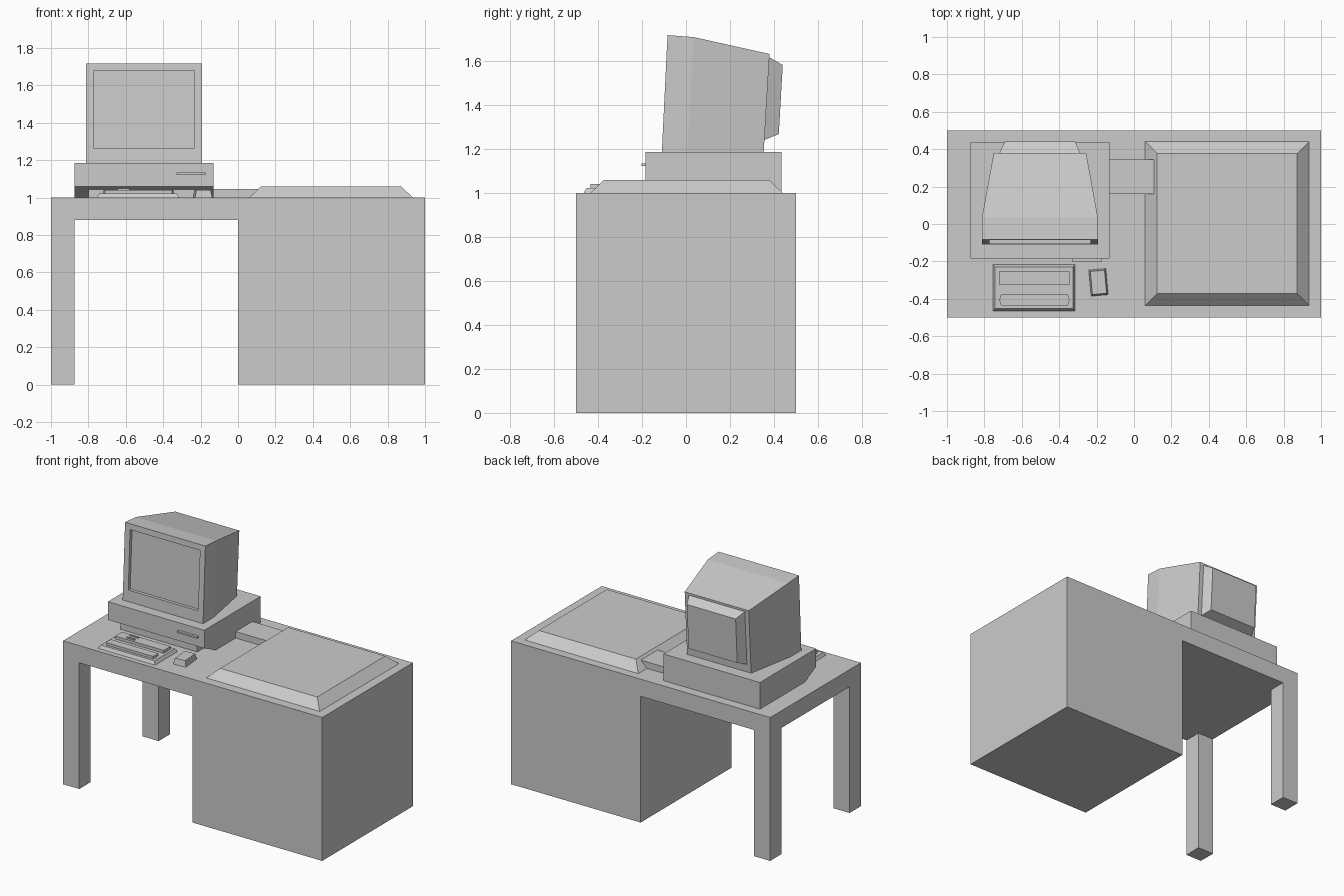
import bpy, bmesh
from mathutils import Vector

if "Cube" in bpy.data.objects:
    bpy.data.objects.remove(bpy.data.objects["Cube"])


def finish(name, bm):
    bmesh.ops.recalc_face_normals(bm, faces=bm.faces)
    me = bpy.data.meshes.new(name)
    bm.to_mesh(me)
    bm.free()
    ob = bpy.data.objects.new(name, me)
    bpy.context.collection.objects.link(ob)
    return ob


def loft(rings):
    """Closed bmesh through rings of equal point count."""
    bm = bmesh.new()
    vs = [[bm.verts.new(p) for p in r] for r in rings]
    n = len(vs[0])
    for a, b in zip(vs, vs[1:]):
        for i in range(n):
            j = (i + 1) % n
            bm.faces.new((a[i], a[j], b[j], b[i]))
    first = bm.faces.new(vs[0])
    bm.faces.new(vs[-1])
    return bm, first


def block(name, x, y, z, dx=0, dy=0):
    """Box from ranges; dx, dy pull in the top edges to make a frustum."""
    def ring(zz, ix, iy):
        return [(x[0] + ix, y[0] + iy, zz), (x[1] - ix, y[0] + iy, zz),
                (x[1] - ix, y[1] - iy, zz), (x[0] + ix, y[1] - iy, zz)]
    return finish(name, loft([ring(z[0], 0, 0), ring(z[1], dx, dy)])[0])


def y_loft(cx, stations):
    """Loft along y; station = half width, bottom (y, z), top (y, z)."""
    return loft([[(cx - w, *b), (cx + w, *b), (cx + w, *t), (cx - w, *t)]
                 for w, b, t in stations])


# Desk
block("desk_pedestal", (0, 1), (-.5, .5), (0, 1))
block("desk_top", (-1, 0), (-.5, .5), (.88, 1))
for name, y in (("front_leg", -.5), ("back_leg", .375)):
    block(name, (-1, -.875), (y, y + .125), (0, .88))

# Raised panel on the pedestal and the duct leading to it
block("raised_panel", (.06, .935), (-.435, .44), (1, 1.06), .063, .063)
block("connecting_duct", (-.14, .12), (.16, .345), (1, 1.045))

# Computer case: side profile with an undercut front
profile = [(-.185, 1.186), (-.185, 1.06), (-.06, 1), (.435, 1), (.435, 1.186)]
finish("computer_case", loft([[(x, *p) for p in profile] for x in (-.875, -.13)])[0])
block("case_lower_front", (-.8, -.21), (-.15, -.02), (1, 1.062))
block("drive_slot", (-.33, -.175), (-.203, -.18), (1.122, 1.134))

# Monitor shell, leaning back slightly, with a recessed screen
MX = -.503
bm, front = y_loft(MX, [
    (.31, (-.11, 1.183), (-.084, 1.718)),
    (.31, (.006, 1.177), (.035, 1.709)),
    (.247, (.352, 1.165), (.38, 1.632))])
bmesh.ops.recalc_face_normals(bm, faces=bm.faces)
bmesh.ops.inset_individual(bm, faces=[front], thickness=.057)
for v in front.verts:
    if v.co.z < 1.4:
        v.co += Vector((0, .002, .041))
ext = bmesh.ops.extrude_discrete_faces(bm, faces=[front])
bmesh.ops.translate(bm, vec=(0, .022, 0), verts=ext["faces"][0].verts)
finish("monitor_shell", bm)
finish("monitor_back", y_loft(MX, [
    (.217, (.356, 1.241), (.377, 1.618)),
    (.188, (.422, 1.268), (.44, 1.582))])[0])

# Keyboard
block("keyboard_base", (-.754, -.315), (-.465, -.217), (1, 1.022), .012, .012)
block("rear_keys", (-.72, -.345), (-.326, -.25), (1.02, 1.042))
kx0, kx1, ky0, ky1 = -.72, -.345, -.435, -.378
tip = (ky0 + ky1) / 2
hexagon = [(kx0, tip), (kx0 + .008, ky0), (kx1 - .008, ky0),
           (kx1, tip), (kx1 - .008, ky1), (kx0 + .008, ky1)]
finish("front_keys", loft([[(*p, z) for p in hexagon] for z in (1.02, 1.04)])[0])
for i, y in enumerate((-.267, -.305)):
    block(f"key_bar_{i + 1}", (-.645, -.58), (y - .005, y + .005), (1.04, 1.05))

# Mouse, turned a little
mouse = block("mouse", (-.046, .046), (-.07, .07), (1, 1.04), .008, .008)
mouse.location = (-.19, -.312, 0)
mouse.rotation_euler.z = .09
